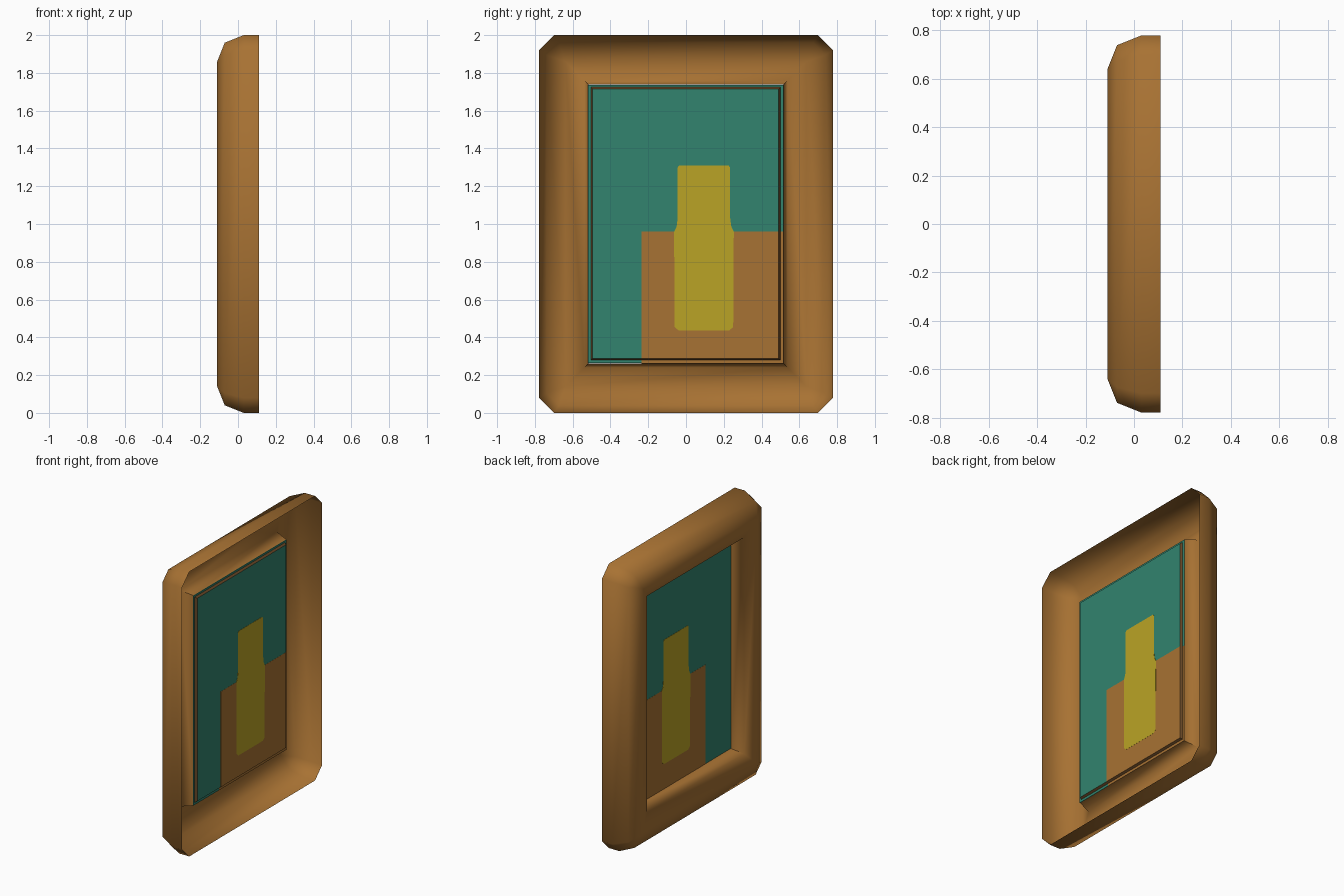
import bpy, bmesh, math

if "Cube" in bpy.data.objects:
    bpy.data.objects.remove(bpy.data.objects["Cube"])


def material(name, rgb):
    m = bpy.data.materials.new(name)
    m.diffuse_color = (*rgb, 1)
    m.use_nodes = True
    m.node_tree.nodes["Principled BSDF"].inputs["Base Color"].default_value = m.diffuse_color
    return m


BROWN = material("wood brown", (0.39, 0.168, 0.033))
DARK = material("dark brown", (0.13, 0.06, 0.018))
TEAL = material("teal", (0.032, 0.23, 0.156))
YELLOW = material("mustard yellow", (0.49, 0.37, 0.019))


def finish(name, bm, mats):
    mesh = bpy.data.meshes.new(name)
    bm.to_mesh(mesh)
    bm.free()
    for m in mats:
        mesh.materials.append(m)
    ob = bpy.data.objects.new(name, mesh)
    bpy.context.collection.objects.link(ob)
    return ob


def plate(name, outline, x0, x1, mat, wall=None, shrink=0.0):
    """Extrude a (y, z) outline along x; the x1 side may be slightly shrunk."""
    bm = bmesh.new()
    def scaled(v, c):
        return v - math.copysign(shrink, v - c)
    a = [bm.verts.new((x0, y, z)) for y, z in outline]
    b = [bm.verts.new((x1, scaled(y, 0), scaled(z, 1))) for y, z in outline]
    bm.faces.new(a[::-1])
    bm.faces.new(b)
    n = len(a)
    for i in range(n):
        j = (i + 1) % n
        f = bm.faces.new((a[i], a[j], b[j], b[i]))
        f.material_index = 1 if wall else 0
    bmesh.ops.recalc_face_normals(bm, faces=bm.faces[:])
    return finish(name, bm, [mat, wall] if wall else [mat])


def rect(y0, y1, z0, z1):
    return [(y0, z0), (y1, z0), (y1, z1), (y0, z1)]


# Moulded frame: open-backed shell swept round the rectangle.
# Each row: x position, inset from the outer edge, corner chamfer.
profile = [(0.11, 0, 0.08), (0.03, 0, 0.08), (-0.07, 0.04, 0.065),
           (-0.11, 0.14, 0), (-0.075, 0.24, 0), (0.014, 0.262, 0)]
bm = bmesh.new()
rings = []
for x, d, c in profile:
    h, v = 0.778 - d, 1 - d
    pts = [(-h + c, -v), (h - c, -v), (h, -v + c), (h, v - c),
           (h - c, v), (-h + c, v), (-h, v - c), (-h, -v + c)]
    rings.append([bm.verts.new((x, y, 1 + z)) for y, z in pts])
for r, s in zip(rings, rings[1:]):
    for i in range(8):
        j = (i + 1) % 8
        bm.faces.new((r[i], s[i], s[j], r[j]))
bmesh.ops.remove_doubles(bm, verts=bm.verts[:], dist=1e-5)
frame = finish("frame", bm, [BROWN])
bpy.context.view_layer.objects.active = frame
frame.select_set(True)
bpy.ops.object.shade_smooth_by_angle(angle=math.radians(70))

# Picture panel with a thin lip and a raised backing
plate("picture_panel", rect(-0.518, 0.516, 0.263, 1.737), 0.012, 0.016, TEAL)
plate("picture_backing", rect(-0.504, 0.5, 0.28, 1.724), 0.016, 0.03, TEAL, DARK, 0.009)

# Painted brown block, on both sides
plate("brown_block_front", rect(-0.235, 0.5165, 0.2625, 0.96), 0.0112, 0.0168, BROWN)
plate("brown_block_back", rect(-0.235, 0.491, 0.289, 0.96), 0.0295, 0.0308, BROWN)

# Painted yellow bottle shape, on both sides
half = [(0.135, 0.437), (0.155, 0.455), (0.158, 0.96), (0.145, 0.985),
        (0.139, 1.03), (0.139, 1.30), (0.13, 1.31)]
bottle = [(0.095 + y, z) for y, z in half] + [(0.095 - y, z) for y, z in half[::-1]]
plate("bottle_front", bottle, 0.0104, 0.013, YELLOW)
plate("bottle_back", bottle, 0.0295, 0.0316, YELLOW)
